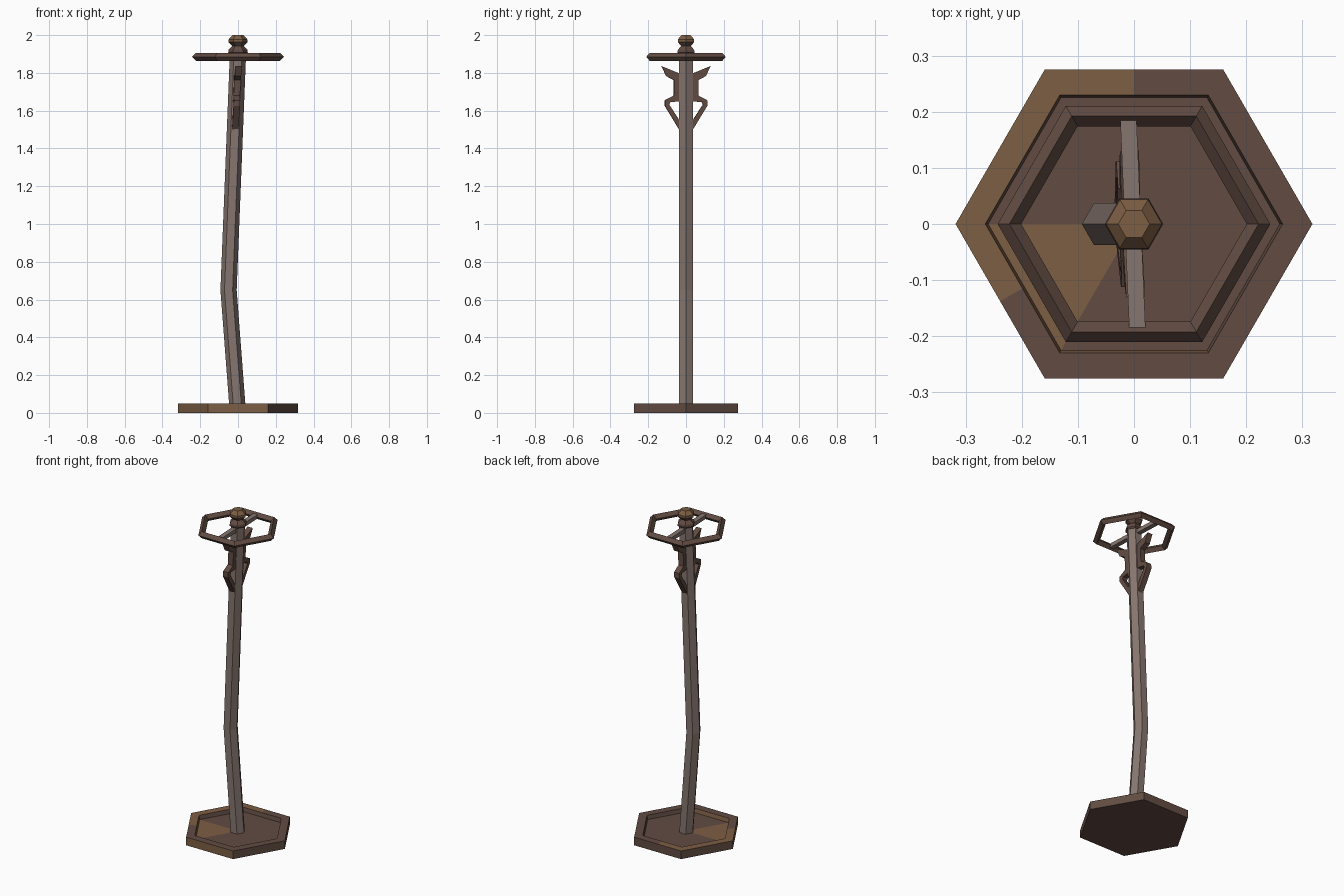
import bpy, bmesh, math
from mathutils import Matrix

if "Cube" in bpy.data.objects:
    bpy.data.objects.remove(bpy.data.objects["Cube"])


def material(name, rgb):
    m = bpy.data.materials.new(name)
    m.diffuse_color = (*rgb, 1)
    m.use_nodes = True
    m.node_tree.nodes["Principled BSDF"].inputs["Base Color"].default_value = m.diffuse_color
    return m


brown = material("dark_wood", (0.122, 0.072, 0.055))
tan = material("worn_wood", (0.205, 0.112, 0.057))
grey = material("grey_wood", (0.24, 0.18, 0.16))


def finish(name, bm, mats):
    bmesh.ops.recalc_face_normals(bm, faces=bm.faces)
    me = bpy.data.meshes.new(name)
    bm.to_mesh(me)
    bm.free()
    for m in mats:
        me.materials.append(m)
    ob = bpy.data.objects.new(name, me)
    bpy.context.collection.objects.link(ob)
    return ob


def hex_loft(name, rings, mats, closed=False, split=False, rule=None):
    """Loft hexagons (radius, z, x offset); split adds a point mid-side."""
    bm = bmesh.new()
    n = 12 if split else 6
    loops = []
    for r, z, cx in rings:
        loop = []
        for i in range(n):
            a = math.tau * i / n
            k = r * math.cos(math.pi / 6) if split and i % 2 else r
            loop.append(bm.verts.new((cx + k * math.cos(a), k * math.sin(a), z)))
        loops.append(loop)
    pairs = list(zip(loops, loops[1:]))
    if closed:
        pairs.append((loops[-1], loops[0]))
    for lo, hi in pairs:
        for i in range(n):
            j = (i + 1) % n
            bm.faces.new((lo[i], lo[j], hi[j], hi[i]))
    if not closed:
        bm.faces.new(loops[0])
        top = bm.faces.new(loops[-1])
        if split:
            bmesh.ops.poke(bm, faces=[top])
    bm.normal_update()
    if rule:
        for f in bm.faces:
            f.material_index = int(rule(f))
    return finish(name, bm, mats)


# Base tray with worn patches chosen by direction
def worn_base(f):
    c = f.calc_center_median()
    a = math.degrees(math.atan2(c.y, c.x)) % 360
    if c.z < 0.001:
        return False
    if abs(f.normal.z) < 0.5:
        return 180 < a < 300
    if c.z > 0.04:
        return 90 < a < 212
    return 180 < a < 240


hex_loft("base", [(0.318, 0, 0), (0.318, 0.05, 0), (0.265, 0.05, 0), (0.26, 0.025, 0)],
         [brown, tan], split=True, rule=worn_base)

# Crooked pole
hex_loft("pole", [(0.043, 0.02, -0.002), (0.043, 0.65, -0.05), (0.043, 1.905, 0)], [grey])

# Top ring with diamond section
hex_loft("top_ring", [(0.243, 1.885, 0), (0.222, 1.906, 0), (0.201, 1.885, 0), (0.222, 1.864, 0)],
         [brown], closed=True)

# Turned finial
hex_loft("finial", [(0.044, 1.9, 0), (0.052, 1.908, 0), (0.05, 1.922, 0), (0.03, 1.942, 0),
                    (0.05, 1.963, 0), (0.05, 1.977, 0), (0.028, 2.0, 0)], [brown, tan],
         rule=lambda f: f.calc_center_median().z > 1.965)

# Crossbar through the ring
bm = bmesh.new()
bmesh.ops.create_cube(bm, size=1)
bmesh.ops.scale(bm, vec=(0.029, 0.385, 0.024), verts=bm.verts)
bar = finish("crossbar", bm, [grey])
bar.location = (-0.002, 0, 1.885)
bar.rotation_euler.z = 0.043

# Pair of coat hooks: extruded outline, mirrored in y, leaning with the pole
outline = [(0.03, 1.49), (0.112, 1.625), (0.112, 1.655), (0.065, 1.68), (0.065, 1.762),
           (0.105, 1.783), (0.13, 1.836), (0.03, 1.795), (0.03, 1.65), (0.083, 1.645),
           (0.089, 1.632), (0.03, 1.54)]
for side, label in ((1, "back_hook"), (-1, "front_hook")):
    bm = bmesh.new()
    face = bm.faces.new([bm.verts.new((-0.017, side * y, z)) for y, z in outline])
    ext = bmesh.ops.extrude_face_region(bm, geom=[face])
    moved = [g for g in ext["geom"] if isinstance(g, bmesh.types.BMVert)]
    bmesh.ops.translate(bm, vec=(0.034, 0, 0), verts=moved)
    bmesh.ops.rotate(bm, cent=(0, 0, 0), matrix=Matrix.Rotation(0.043, 3, 'Z'), verts=bm.verts)
    for v in bm.verts:
        v.co.x += (v.co.z - 1.9) * 0.04
    finish(label, bm, [brown])
